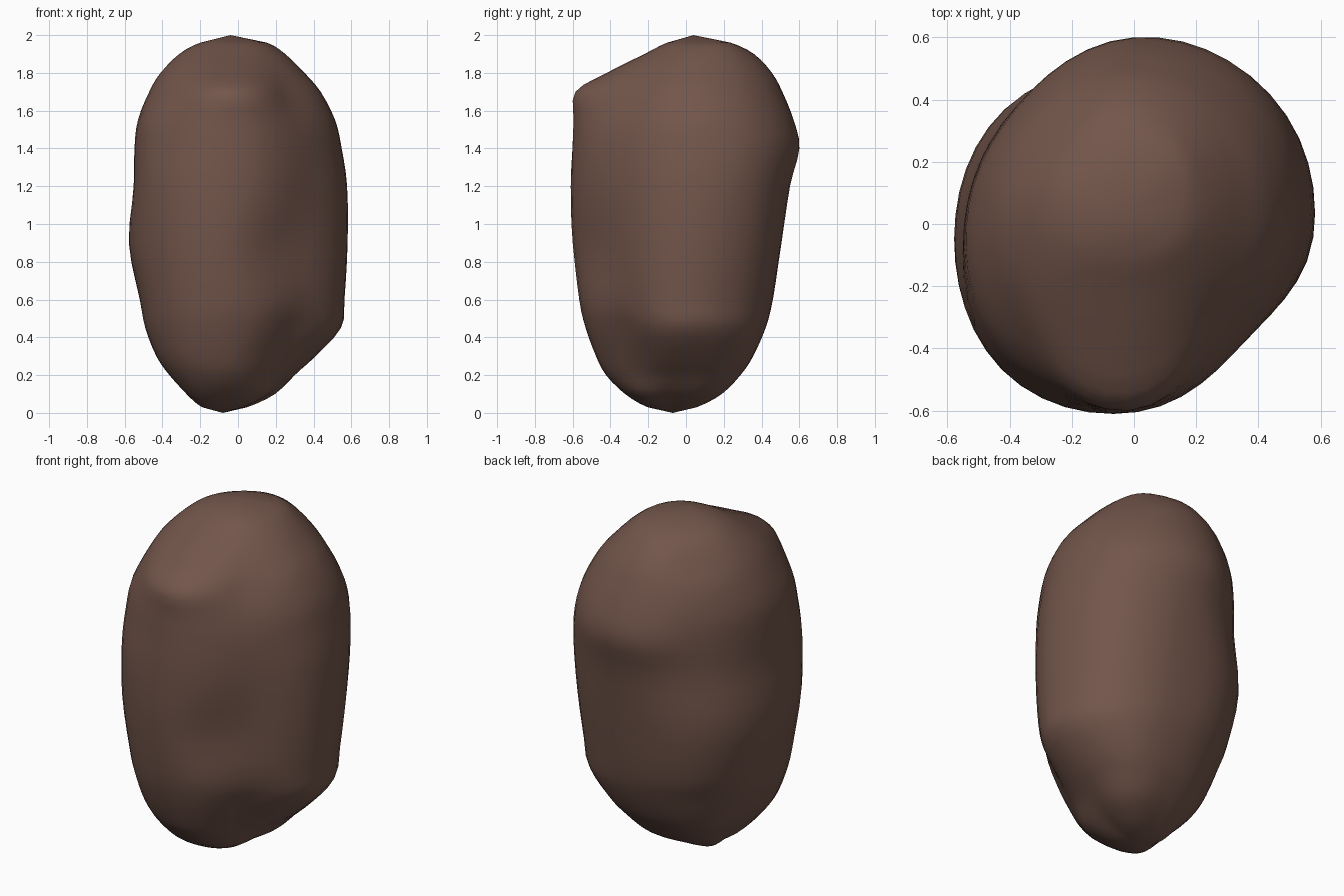
import bpy, bmesh, math
from mathutils import Vector

if "Cube" in bpy.data.objects:
    bpy.data.objects.remove(bpy.data.objects["Cube"])

# Outline extents per height: z, then reach towards E, NE, N, NW, W, SW, S, SE
LEVELS = [
    (.03, .03, .05, .05, .14, .18, .25, .20, .12),
    (.10, .17, .22, .18, .23, .26, .36, .32, .26),
    (.20, .28, .33, .28, .32, .36, .45, .42, .32),
    (.30, .40, .42, .35, .38, .43, .51, .47, .37),
    (.45, .54, .51, .42, .44, .49, .56, .52, .44),
    (.60, .56, .535, .46, .50, .52, .59, .56, .49),
    (.90, .575, .575, .505, .555, .578, .625, .60, .51),
    (1.2, .572, .60, .55, .535, .55, .63, .605, .52),
    (1.4, .545, .60, .60, .535, .545, .605, .60, .51),
    (1.55, .51, .56, .57, .52, .53, .575, .595, .48),
    (1.7, .43, .48, .51, .47, .47, .50, .585, .41),
    (1.8, .35, .41, .455, .41, .41, .41, .42, .33),
    (1.9, .25, .32, .36, .33, .31, .27, .22, .21),
    (1.96, .15, .23, .23, .22, .20, .15, .10, .11),
]
BOTTOM, TOP = Vector((-.08, -.07, 0)), Vector((-.04, .04, 2))
SIDES, STEPS = 48, 3


def spline(a, b, c, d, t):
    return b + (c - a) * (t / 2) + (a * 2 - b * 5 + c * 4 - d) * (t * t / 2) \
        + (b * 3 - a - c * 3 + d) * (t ** 3 / 2)


def ring(row):
    """Smooth closed outline through eight reaches."""
    z, h = row[0], row[1:]
    cx, cy = (h[0] - h[4]) / 2, (h[2] - h[6]) / 2
    r = [h[k] - cx * math.cos(k * math.pi / 4) - cy * math.sin(k * math.pi / 4)
         for k in range(8)]
    pts = []
    for i in range(SIDES):
        u = i * 8 / SIDES
        k, a = int(u), u * math.pi / 4
        rad = spline(r[k - 1], r[k], r[(k + 1) % 8], r[(k + 2) % 8], u - k)
        pts.append(Vector((cx + rad * math.cos(a), cy + rad * math.sin(a), z)))
    return pts


# Stack of rings, with a pole at each end
stack = [[BOTTOM] * SIDES] + [ring(row) for row in LEVELS] + [[TOP] * SIDES]
rings = []
for j in range(1, len(stack) - 2):
    for s in range(STEPS):
        rings.append([spline(stack[j - 1][i], stack[j][i], stack[j + 1][i],
                             stack[j + 2][i], s / STEPS) for i in range(SIDES)])
rings.append(stack[-2])

# Shallow hollow on the front right side
hollow = Vector((.17, -.5, .85))
for loop in rings:
    for p in loop:
        d = (p - hollow).length
        push = .03 * math.exp(-(d / .2) ** 2)
        p.x -= push * .35
        p.y += push * .93

# Skin the rings
bm = bmesh.new()
verts = [[bm.verts.new(p) for p in loop] for loop in rings]
low, high = bm.verts.new(BOTTOM), bm.verts.new(TOP)
for i in range(SIDES):
    n = (i + 1) % SIDES
    for a, b in zip(verts, verts[1:]):
        bm.faces.new((a[i], a[n], b[n], b[i]))
    bm.faces.new((low, verts[0][n], verts[0][i]))
    bm.faces.new((high, verts[-1][i], verts[-1][n]))
bmesh.ops.recalc_face_normals(bm, faces=bm.faces)
for f in bm.faces:
    f.smooth = True

mesh = bpy.data.meshes.new("boulder")
bm.to_mesh(mesh)
bm.free()
mat = bpy.data.materials.new("brown stone")
mat.diffuse_color = (.17, .092, .07, 1)
mat.use_nodes = True
mat.node_tree.nodes["Principled BSDF"].inputs["Base Color"].default_value = mat.diffuse_color
mesh.materials.append(mat)
boulder = bpy.data.objects.new("boulder", mesh)
bpy.context.collection.objects.link(boulder)
